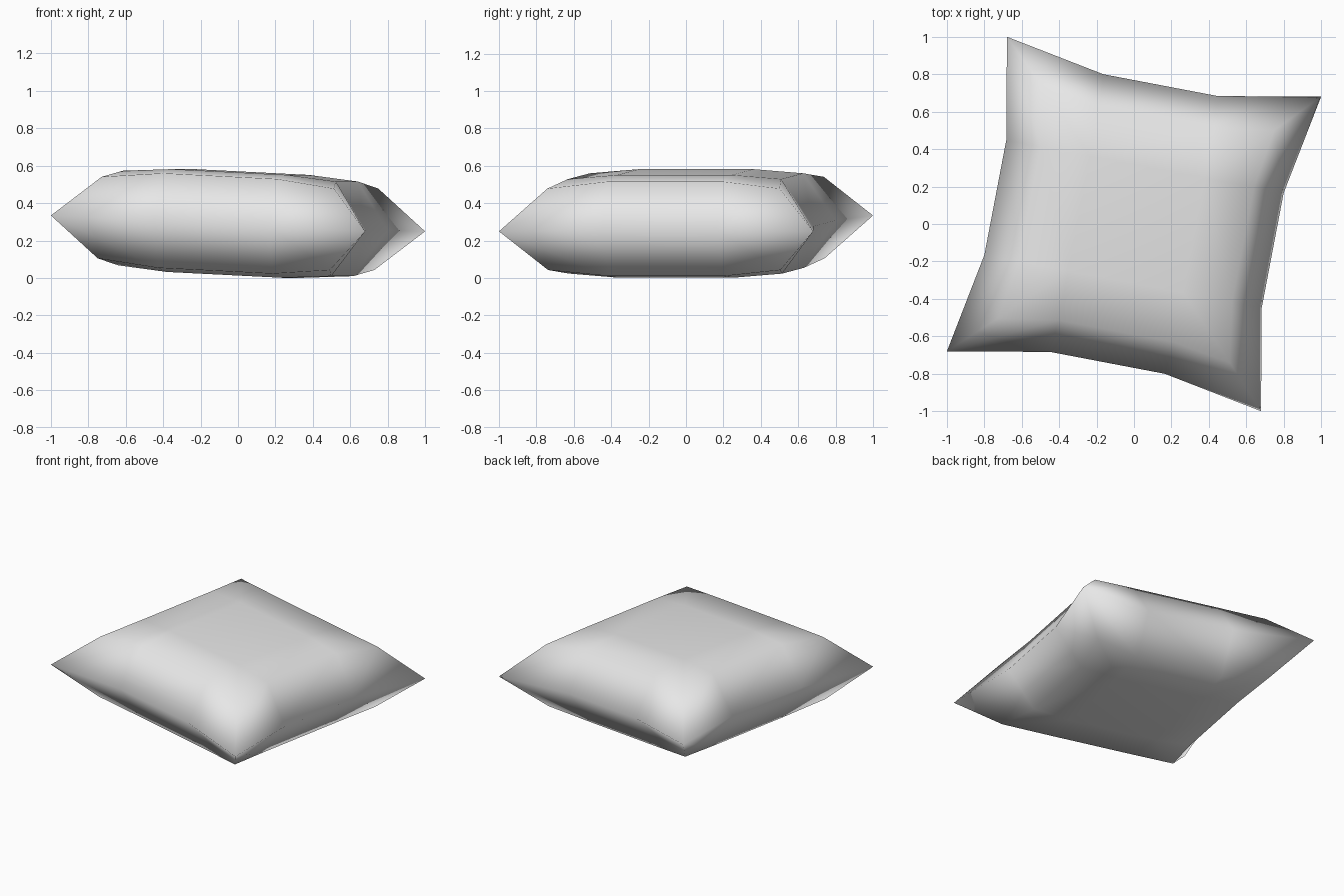
import bpy
import bmesh
import math
from mathutils import Matrix, Vector

cube = bpy.data.objects.get("Cube")
if cube:
    bpy.data.objects.remove(cube, do_unlink=True)

fabric = bpy.data.materials.new("grey fabric")
fabric.use_nodes = True
fabric.diffuse_color = (0.8, 0.8, 0.8, 1)
fabric.node_tree.nodes["Principled BSDF"].inputs["Base Color"].default_value = fabric.diffuse_color

bm = bmesh.new()


def ring(points):
    """Repeat the points of one side around the four sides."""
    return [bm.verts.new(Matrix.Rotation(side * math.pi / 2, 3, 'Z') @ Vector(p))
            for side in range(4) for p in points]


def side_points(corner, corner_z, edge, edge_z, step=0.312):
    return [(-corner, -corner, corner_z), (-step, -edge, edge_z), (step, -edge, edge_z)]


# Upper half: pinched seam, puffed shoulder, flat crown
seam = ring(side_points(0.855, 0, 0.755, 0))
shoulder = ring(side_points(0.632, 0.218, 0.58, 0.253))
crown = ring([(-0.312, -0.312, 0.275)])

for i in range(12):
    j = (i + 1) % 12
    bm.faces.new((seam[i], seam[j], shoulder[j], shoulder[i]))
for k in range(4):
    c = 3 * k
    bm.faces.new((shoulder[c + 1], shoulder[c + 2], crown[(k + 1) % 4], crown[k]))
    bm.faces.new((shoulder[c], shoulder[c + 1], crown[k], shoulder[c - 1]))
bm.faces.new(crown)
for face in bm.faces:
    face.smooth = True

mesh = bpy.data.meshes.new("pillow")
bm.to_mesh(mesh)
bm.free()
mesh.materials.append(fabric)
pillow = bpy.data.objects.new("pillow", mesh)
bpy.context.collection.objects.link(pillow)

# Lower half
mirror = pillow.modifiers.new("lower_half", 'MIRROR')
mirror.use_axis = (False, False, True)

# Turned on the spot and leaning slightly
lean = Vector((0, 0, 1)).rotation_difference(Vector((0.0488, -0.0093, 1))).to_matrix().to_4x4()
spin = Matrix.Rotation(math.radians(-10.8), 4, 'Z')
pillow.matrix_world = Matrix.Translation((0, 0, 0.2915)) @ lean @ spin
